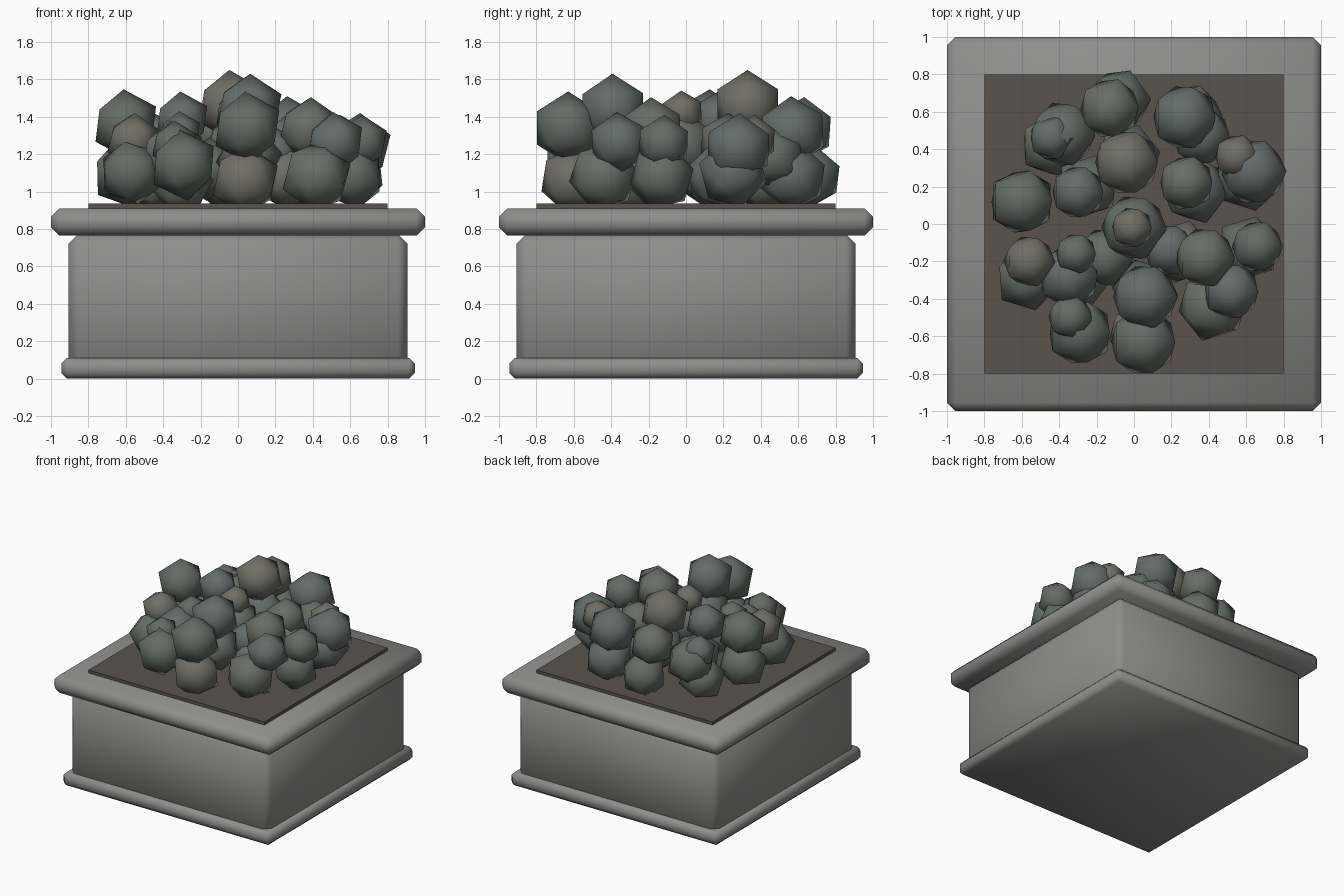
import bpy, math, random

random.seed(4)


def material(name, color):
    m = bpy.data.materials.new(name)
    m.diffuse_color = (*color, 1)
    return m


stone = material("stone_grey", (0.27, 0.27, 0.262))
soil = material("soil_brown", (0.105, 0.086, 0.072))
greens = [material("leaf_a", (0.125, 0.15, 0.13)),
          material("leaf_b", (0.125, 0.152, 0.145)),
          material("leaf_c", (0.16, 0.158, 0.13)),
          material("leaf_d", (0.138, 0.155, 0.128))]


def slab(name, half, z0, z1, bevel, mat):
    bpy.ops.mesh.primitive_cube_add(size=1, location=(0, 0, (z0 + z1) / 2))
    o = bpy.context.object
    o.name = name
    o.scale = (2 * half, 2 * half, z1 - z0)
    bpy.ops.object.transform_apply(location=False, rotation=False, scale=True)
    if bevel:
        b = o.modifiers.new("chamfer", 'BEVEL')
        b.width = bevel
        b.segments = 1
        bpy.ops.object.modifier_apply(modifier="chamfer")
        bpy.ops.object.shade_smooth_by_angle(angle=math.radians(50))
    o.data.materials.append(mat)


# Stone planter and soil
slab("plinth", 0.945, 0.0, 0.11, 0.03, stone)
slab("planter_body", 0.905, 0.05, 0.77, 0.048, stone)
slab("planter_rim", 1.0, 0.765, 0.91, 0.045, stone)
slab("soil", 0.80, 0.90, 0.935, 0, soil)


def clump(name, x, y, z, r, mat, tilt):
    bpy.ops.mesh.primitive_ico_sphere_add(
        subdivisions=1, radius=r, location=(x, y, z),
        rotation=(random.uniform(-tilt, tilt), random.uniform(-tilt, tilt), 0))
    o = bpy.context.object
    o.name = name
    o.data.materials.append(mat)
    bpy.ops.object.shade_smooth()


# Upper foliage clumps: x, y, z, radius, leaf colour
upper = [
    (-0.60, 0.12, 1.36, .187, 0), (-0.30, 0.17, 1.38, .155, 1), (-0.13, 0.62, 1.33, .175, 3),
    (-0.38, 0.48, 1.20, .19, 0), (0.27, 0.57, 1.32, .19, 1), (-0.04, 0.33, 1.46, .19, 2),
    (0.28, 0.22, 1.26, .16, 3), (0.64, 0.28, 1.23, .19, 1), (0.00, -0.02, 1.24, .19, 0),
    (-0.01, -0.02, 1.42, .12, 2), (0.66, -0.12, 1.26, .15, 0), (0.38, -0.18, 1.33, .175, 3),
    (0.52, -0.36, 1.26, .165, 1), (0.06, -0.39, 1.44, .19, 1), (0.05, -0.63, 1.34, .195, 0),
    (-0.35, -0.28, 1.20, .18, 1), (-0.56, -0.20, 1.27, .15, 2), (-0.31, -0.16, 1.31, .12, 0),
    (-0.34, -0.50, 1.25, .13, 0), (-0.16, -0.18, 1.12, .17, 0), (0.36, 0.47, 1.18, .17, 0),
    (0.19, -0.14, 1.20, .15, 1), (0.55, 0.36, 1.28, .13, 2), (-0.44, 0.46, 1.29, .13, 1),
]
for *c, leaf in upper:
    clump("leaf_clump_upper", *c, greens[leaf], 0.08)

# Lower foliage clumps resting in the soil
lower = [
    (0.42, -0.44, 1.08, .195, 3), (0.04, -0.60, 1.06, .19, 2), (-0.29, -0.58, 1.14, .19, 0),
    (-0.57, -0.29, 1.10, .18, 0), (-0.60, 0.12, 1.10, .19, 0), (-0.44, 0.42, 1.06, .18, 3),
    (-0.08, 0.66, 1.08, .18, 0), (0.30, 0.57, 1.08, .19, 1), (0.61, 0.25, 1.10, .19, 1),
    (0.61, -0.13, 1.08, .18, 0), (0.33, 0.18, 1.08, .19, 1), (-0.25, 0.20, 1.12, .18, 0),
    (0.25, -0.15, 1.08, .18, 2), (-0.03, 0.36, 1.18, .18, 1), (0.06, -0.36, 1.18, .18, 0),
    (-0.30, -0.30, 1.04, .17, 3),
]
for *c, leaf in lower:
    clump("leaf_clump_lower", *c, greens[leaf], 0.35)
